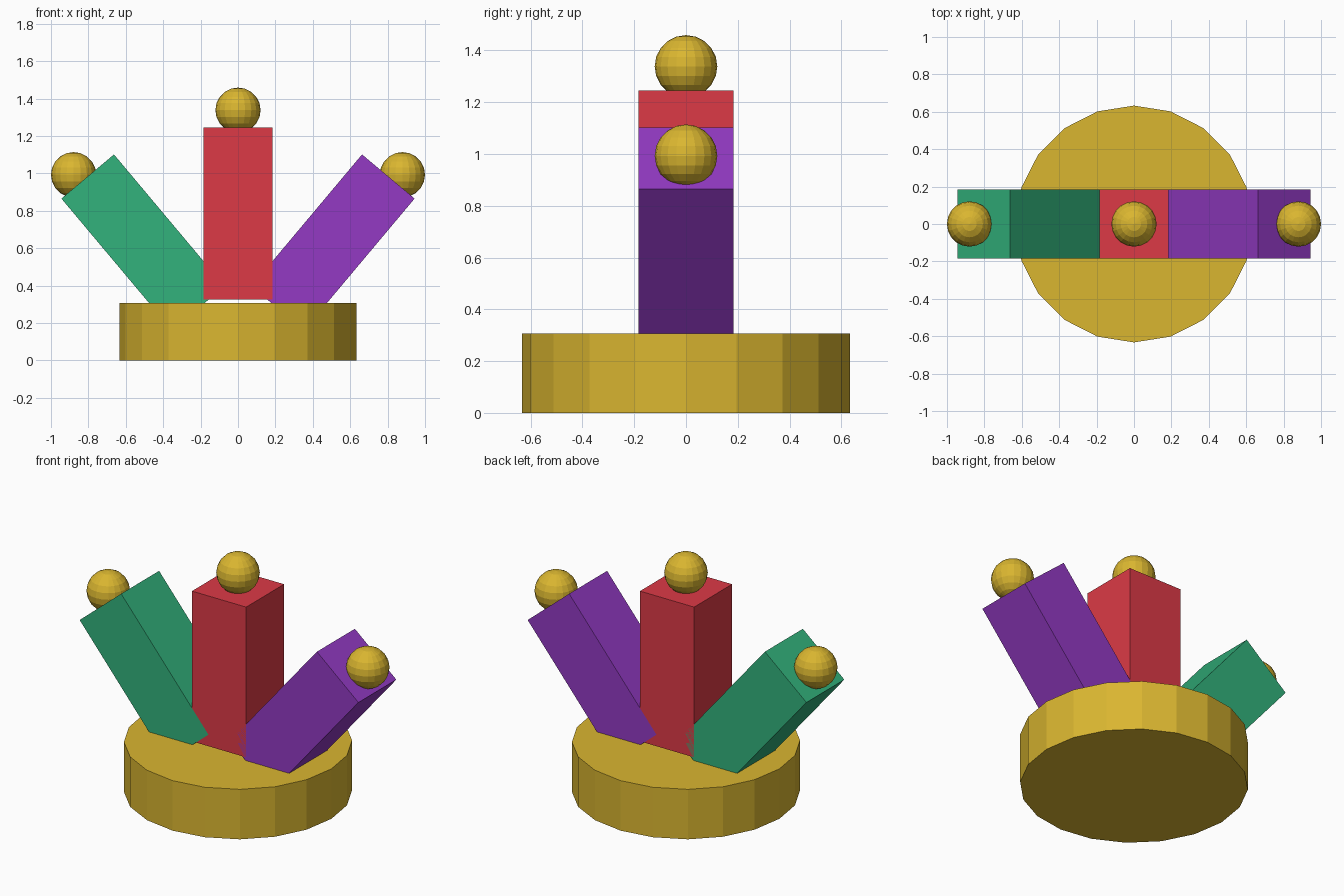
import bpy
from math import radians

cube = bpy.data.objects.get("Cube")
if cube:
    bpy.data.objects.remove(cube, do_unlink=True)


def linear(c):
    c /= 255
    return c / 12.92 if c <= 0.04045 else ((c + 0.055) / 1.055) ** 2.4


def material(name, *rgb):
    mat = bpy.data.materials.new(name)
    mat.use_nodes = True
    colour = (*[linear(c) for c in rgb], 1)
    mat.diffuse_color = colour
    mat.node_tree.nodes["Principled BSDF"].inputs["Base Color"].default_value = colour
    return mat


gold = material("gold", 218, 182, 48)
red = material("red", 220, 58, 70)
green = material("green", 50, 178, 124)
purple = material("purple", 147, 58, 196)


def finish(name, mat):
    obj = bpy.context.object
    obj.name = name
    obj.data.materials.append(mat)
    return obj


def block(name, x, z, tilt, mat):
    bpy.ops.mesh.primitive_cube_add(size=1, location=(x, 0, z), rotation=(0, radians(tilt), 0))
    finish(name, mat).scale = (0.367, 0.367, 0.92)


def ball(name, x, z):
    bpy.ops.mesh.primitive_uv_sphere_add(segments=20, ring_count=10, radius=0.121, location=(x, 0, z))
    finish(name, gold)


# Round faceted base
bpy.ops.mesh.primitive_cylinder_add(vertices=20, radius=0.633, depth=0.306, location=(0, 0, 0.153))
finish("base", gold)

# Upright block, hovering just above the base
block("centre_block", 0, 0.786, 0, red)
ball("centre_ball", 0, 1.338)

# Leaning blocks with their balls
for side, sign, mat in (("right", -1, green), ("left", 1, purple)):
    block(side + "_block", sign * 0.508, 0.631, sign * 40, mat)
    ball(side + "_ball", sign * 0.879, 0.993)
